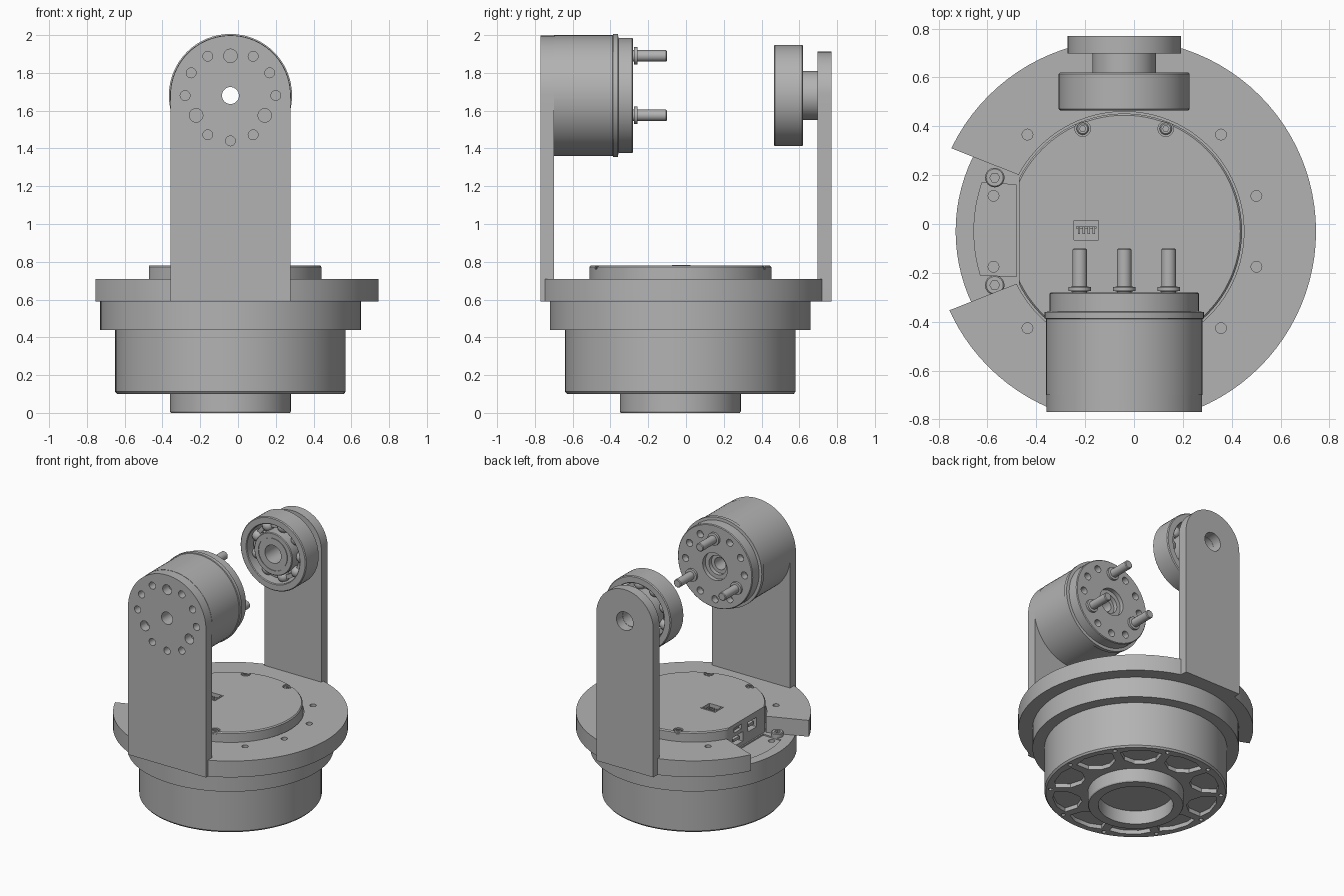
import bpy, bmesh
from math import sin, cos, pi, radians
from mathutils import Vector

cube = bpy.data.objects.get("Cube")
if cube:
    bpy.data.objects.remove(cube, do_unlink=True)

grey = bpy.data.materials.new("machined_grey")
grey.use_nodes = True
grey.diffuse_color = (0.45, 0.45, 0.45, 1)
grey.node_tree.nodes["Principled BSDF"].inputs["Base Color"].default_value = grey.diffuse_color

CX, CY, AXIS_Z = -0.04, -0.03, 1.68      # turntable centre and height of the tilt axis


def finish(name, bm):
    bmesh.ops.recalc_face_normals(bm, faces=bm.faces)
    mesh = bpy.data.meshes.new(name)
    bm.to_mesh(mesh)
    bm.free()
    mesh.materials.append(grey)
    obj = bpy.data.objects.new(name, mesh)
    bpy.context.collection.objects.link(obj)
    return obj


def place(axis, u, v, h):
    """u, v lie across the axis and h runs along it."""
    return {"Z": (u, v, h), "Y": (u, h, v), "X": (h, u, v)}[axis]


def lathe(name, profile, centre=(CX, CY), axis="Z", n=64):
    """Revolve (radius, height) points; a profile that misses the axis makes a tube."""
    bm = bmesh.new()
    rings = []
    for r, h in profile:
        count = n if r > 0 else 1
        rings.append([bm.verts.new(place(axis, centre[0] + r * cos(2 * pi * i / n),
                                         centre[1] + r * sin(2 * pi * i / n), h))
                      for i in range(count)])
    pairs = list(zip(rings, rings[1:]))
    if profile[0][0] > 0:
        pairs.append((rings[-1], rings[0]))
    for a, b in pairs:
        for i in range(n):
            j = (i + 1) % n
            quad = [a[i % len(a)], a[j % len(a)], b[j % len(b)], b[i % len(b)]]
            bm.faces.new(list(dict.fromkeys(quad)))
    return finish(name, bm)


def prism(name, points, low, high, axis="Z"):
    """Extrude a flat outline along an axis."""
    bm = bmesh.new()
    a = [bm.verts.new(place(axis, u, v, low)) for u, v in points]
    b = [bm.verts.new(place(axis, u, v, high)) for u, v in points]
    bm.faces.new(a)
    bm.faces.new(b)
    for i in range(len(a)):
        j = (i + 1) % len(a)
        bm.faces.new((a[i], a[j], b[j], b[i]))
    return finish(name, bm)


def circle(u, v, r, n=20):
    return [(u + r * cos(2 * pi * i / n), v + r * sin(2 * pi * i / n)) for i in range(n)]


def box(u, v, w, h):
    return [(u - w / 2, v - h / 2), (u + w / 2, v - h / 2),
            (u + w / 2, v + h / 2), (u - w / 2, v + h / 2)]


def cut(obj, points, low, high, axis="Z"):
    """Subtract an extruded outline."""
    cutter = prism("cutter", points, low, high, axis)
    mod = obj.modifiers.new("cut", "BOOLEAN")
    mod.operation, mod.solver, mod.object = "DIFFERENCE", "EXACT", cutter
    bpy.context.view_layer.objects.active = obj
    bpy.ops.object.modifier_apply(modifier=mod.name)
    bpy.data.objects.remove(cutter, do_unlink=True)


def polar(r, degrees, centre):
    a = radians(degrees)
    return centre[0] + r * cos(a), centre[1] + r * sin(a)


def screw(name, x, y, low, high, r):
    """Cap screw with a hexagonal socket."""
    s = lathe(name, [(0, low), (r, low), (r, high - 0.005), (r - 0.005, high), (0, high)], (x, y), n=24)
    cut(s, circle(x, y, r * 0.5, 6), high - 0.015, high + 0.01)


C, A = (CX, CY), (CX, AXIS_Z)

# Turntable housing with hollow foot
base = lathe("base_housing", [(0, 0.1), (0.25, 0.1), (0.25, 0), (0.315, 0), (0.32, 0.008),
                              (0.32, 0.1), (0.6, 0.1), (0.61, 0.112), (0.61, 0.44),
                              (0.69, 0.44), (0.69, 0.59), (0, 0.59)], n=96)
# Weight-saving pockets and bolt holes underneath
for k in range(10):
    t = 36 * k + 18
    shape = [polar(r, t + d, C) for r, d in ((0.38, -5), (0.44, -14), (0.54, -15), (0.56, -6),
                                             (0.56, 6), (0.54, 15), (0.44, 14), (0.38, 5))]
    cut(base, shape, 0.08, 0.13)
    cut(base, circle(*polar(0.57, t + 18, C), 0.015, 12), 0.08, 0.14)
# Shallow cable recess and holes in the open sector
recess = [polar(0.615, t, C) for t in range(161, 200, 3)]
cut(base, recess + [(-0.48, -0.215), (-0.48, 0.16)], 0.58, 0.62)
for side in (1, -1):
    cut(base, circle(-0.575, CY + side * 0.145, 0.022), 0.54, 0.62)
    screw("sector_screw", -0.57, CY + side * 0.22, 0.58, 0.62, 0.04)

# Rotating yoke ring with an open sector
ring = lathe("yoke_ring", [(0.49, 0.59), (0.785, 0.59), (0.785, 0.71), (0.49, 0.71)], n=96)
cut(ring, [(-1, 0.41), (-0.47, 0.2), (-0.3, 0.2), (-0.3, -0.24), (-0.47, -0.24), (-1, -0.45)], 0.5, 0.8)
cut(ring, box(CX, -0.865, 0.8, 0.2), 0.5, 0.8)
for t in (15, 45, 135, 225, 315, 345):
    cut(ring, circle(*polar(0.56, t, C), 0.022), 0.62, 0.8)

# Fixed top cap with a flat connector side
cap = lathe("top_cap", [(0, 0.57), (0.482, 0.57), (0.482, 0.772), (0.475, 0.78), (0, 0.78)], n=96)
cut(cap, box(-0.67, CY, 0.4, 1), 0.5, 0.9)
for sx in (1, -1):
    for sy in (1, -1):
        x, y = CX + sx * 0.17, CY + sy * 0.42
        cut(cap, circle(x, y, 0.032), 0.762, 0.8)
        screw("cap_screw", x, y, 0.75, 0.777, 0.025)
cut(cap, box(-0.195, -0.025, 0.12, 0.1), 0.74, 0.8)
for y, z, w, h in ((0.07, 0.655, 0.12, 0.07), (0.07, 0.735, 0.09, 0.035), (-0.1, 0.7, 0.1, 0.07)):
    cut(cap, box(y, z, w, h), -0.5, -0.42, "X")
    prism("side_socket_tongue", box(y, z, w * 0.6, h * 0.3), -0.46, -0.41, "X")

# Top connector with pins
frame = prism("top_connector", box(-0.195, -0.025, 0.12, 0.1), 0.735, 0.784)
cut(frame, box(-0.195, -0.025, 0.1, 0.08), 0.745, 0.8)
for k in range(4):
    prism("connector_pin", box(-0.225 + 0.02 * k, -0.025, 0.01, 0.03), 0.74, 0.772)
prism("connector_bar", box(-0.195, -0.015, 0.085, 0.008), 0.74, 0.765)


def arm(name, half, y0, y1):
    """Upright with a round top around the tilt axis."""
    arc = [polar(half, 180 * i / 40, A) for i in range(41)]
    return prism(name, [(CX - half, 0.59), (CX + half, 0.59)] + arc, y0, y1, "Y")


# Front upright with bolt circle
front_arm = arm("front_arm", 0.318, -0.77, -0.70)
cut(front_arm, circle(*A, 0.045, 32), -0.8, -0.6, "Y")
# Tilt motor
motor = lathe("tilt_motor", [(0.045, -0.70), (0.32, -0.70), (0.32, -0.388), (0.326, -0.386), (0.326, -0.36),
                             (0.305, -0.358), (0.305, -0.285), (0.3, -0.28), (0.1, -0.28), (0.1, -0.31),
                             (0.07, -0.31), (0.07, -0.34), (0.045, -0.34)], A, "Y")
for t in range(0, 360, 30):
    if t in (90, 210, 330):
        spot = polar(0.21, t, A)
        cut(front_arm, circle(*spot, 0.036), -0.8, -0.6, "Y")
        # Output pins with collars
        lathe("output_pin", [(0, -0.32), (0.03, -0.32), (0.03, -0.276), (0.046, -0.274), (0.046, -0.258),
                             (0.03, -0.256), (0.03, -0.105), (0.025, -0.1), (0, -0.1)], spot, "Y", 24)
    else:
        spot = polar(0.24, t, A)
        cut(front_arm, circle(*spot, 0.026), -0.8, -0.6, "Y")
        cut(motor, circle(*spot, 0.026), -0.33, -0.2, "Y")

# Rear upright, spacer and ball bearing
rear_arm = arm("rear_arm", 0.232, 0.697, 0.77)
cut(rear_arm, circle(*A, 0.068, 32), 0.6, 0.9, "Y")
lathe("bearing_spacer", [(0.066, 0.6), (0.13, 0.6), (0.13, 0.7), (0.066, 0.7)], A, "Y")
lathe("outer_race", [(0.215, 0.47), (0.22, 0.465), (0.262, 0.465), (0.268, 0.471), (0.268, 0.614),
                     (0.262, 0.62), (0.22, 0.62), (0.215, 0.615)], A, "Y")
lathe("inner_race", [(0.066, 0.465), (0.115, 0.465), (0.115, 0.47), (0.12, 0.47), (0.12, 0.465),
                     (0.15, 0.465), (0.155, 0.47), (0.155, 0.615), (0.15, 0.62), (0.066, 0.62)], A, "Y")
lathe("ball_cage", [(0.17, 0.525), (0.2, 0.525), (0.2, 0.56), (0.17, 0.56)], A, "Y")
for k in range(9):
    x, z = polar(0.185, 40 * k, A)
    bm = bmesh.new()
    bmesh.ops.create_uvsphere(bm, u_segments=20, v_segments=12, radius=0.042)
    bmesh.ops.translate(bm, verts=bm.verts, vec=Vector((x, 0.5425, z)))
    finish("bearing_ball", bm)

# Smooth the round surfaces, keep machined edges crisp
for obj in bpy.context.view_layer.objects:
    if obj.type == "MESH" and grey.name in obj.data.materials:
        bpy.ops.object.select_all(action="DESELECT")
        obj.select_set(True)
        bpy.context.view_layer.objects.active = obj
        bpy.ops.object.shade_smooth_by_angle(angle=radians(30))
